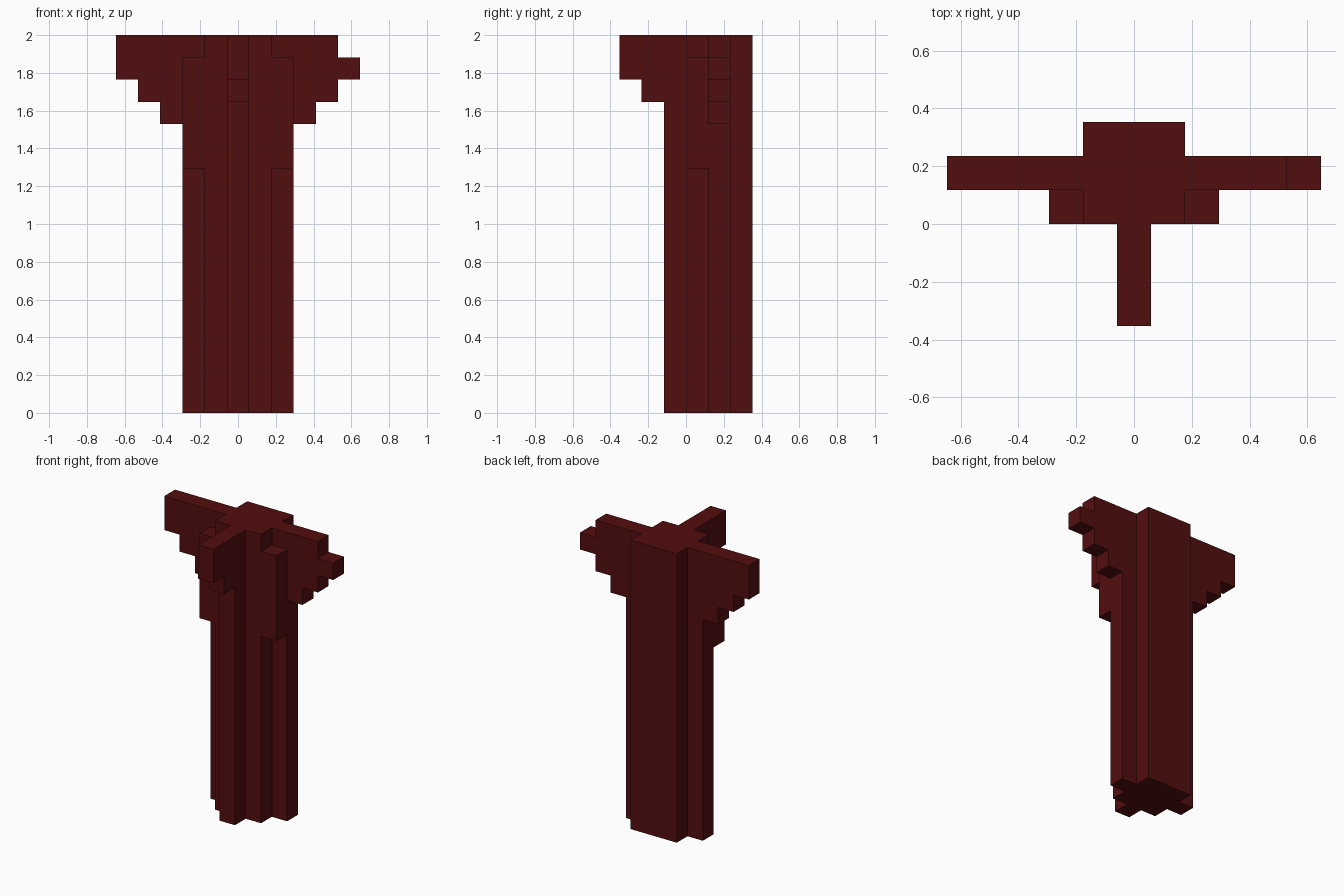
import bpy, bmesh

if "Cube" in bpy.data.objects:
    bpy.data.objects.remove(bpy.data.objects["Cube"])

U = 2 / 17  # block size: the model is 17 blocks tall

mat = bpy.data.materials.new("dark red")
mat.diffuse_color = (0.086, 0.0044, 0.0044, 1)
mat.use_nodes = True
mat.node_tree.nodes["Principled BSDF"].inputs["Base Color"].default_value = mat.diffuse_color


def prism(name, outline, axis, lo, hi):
    """Extrude a 2D outline (in blocks) along an axis from lo to hi."""
    def place(p, d):
        c = list(p)
        c.insert(axis, d)
        return [k * U for k in c]

    bm = bmesh.new()
    face = bm.faces.new([bm.verts.new(place(p, lo)) for p in outline])
    top = bmesh.ops.extrude_face_region(bm, geom=[face])["geom"]
    offset = [0, 0, 0]
    offset[axis] = (hi - lo) * U
    bmesh.ops.translate(bm, vec=offset,
                        verts=[g for g in top if isinstance(g, bmesh.types.BMVert)])
    bmesh.ops.recalc_face_normals(bm, faces=bm.faces)
    mesh = bpy.data.meshes.new(name)
    bm.to_mesh(mesh)
    bm.free()
    mesh.materials.append(mat)
    obj = bpy.data.objects.new(name, mesh)
    bpy.context.collection.objects.link(obj)
    return obj


# Column: stepped plan, mirrored left to right, full height
half = [(.5, -1), (.5, 0), (1.5, 0), (1.5, 1), (2.5, 1), (2.5, 2), (1.5, 2), (1.5, 3)]
prism("column", half + [(-x, y) for x, y in reversed(half)], 2, 0, 17)

# Front bracket: stepped side profile (y, z)
prism("front_bracket", [(-1, 14), (-2, 14), (-2, 15), (-3, 15), (-3, 17), (-1, 17)],
      0, -.5, .5)

# Side arms: stepped front profiles (x, z); the right tip is notched on top
steps = [(2.5, 13), (3.5, 13), (3.5, 14), (4.5, 14), (4.5, 15), (5.5, 15)]
prism("left_arm", [(-x, z) for x, z in steps] + [(-5.5, 17), (-2.5, 17)], 1, 1, 2)
prism("right_arm", steps + [(5.5, 16), (4.5, 16), (4.5, 17), (2.5, 17)], 1, 1, 2)

# Corner blocks in the angles between column and arms
for side, x in (("left", -2.5), ("right", 1.5)):
    prism(side + "_corner_block", [(x, 0), (x + 1, 0), (x + 1, 1), (x, 1)], 2, 11, 16)
